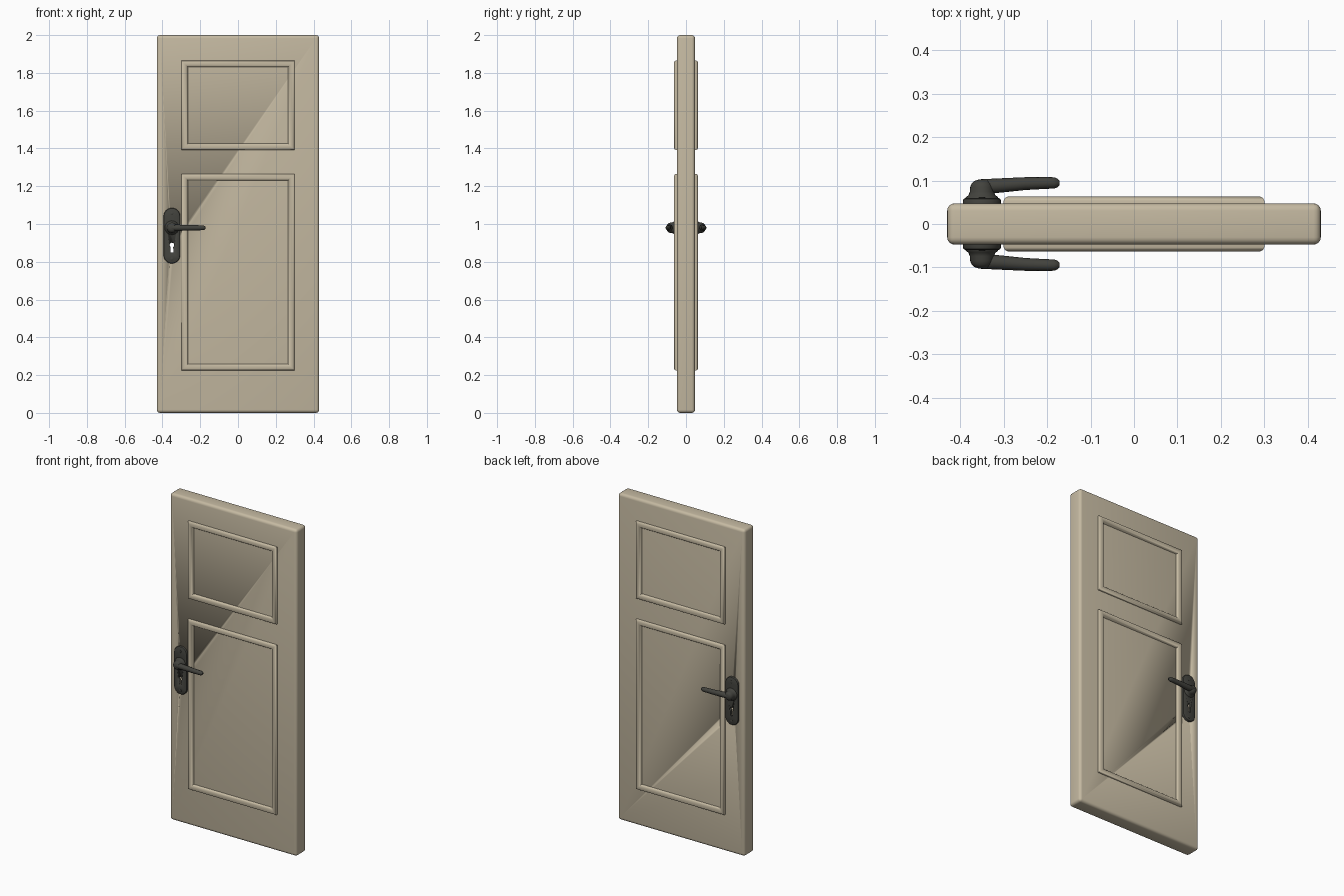
import bpy, bmesh, math

if "Cube" in bpy.data.objects:
    bpy.data.objects.remove(bpy.data.objects["Cube"])


def material(name, rgb):
    m = bpy.data.materials.new(name)
    m.diffuse_color = (*rgb, 1)
    m.use_nodes = True
    m.node_tree.nodes["Principled BSDF"].inputs["Base Color"].default_value = m.diffuse_color
    return m


CREAM = material("cream paint", (0.56, 0.49, 0.36))
IRON = material("dark iron", (0.055, 0.055, 0.047))
HX = -0.35  # handle centre line


def finish(name, bm, mat, angle=35):
    bmesh.ops.recalc_face_normals(bm, faces=bm.faces)
    me = bpy.data.meshes.new(name)
    bm.to_mesh(me)
    bm.free()
    ob = bpy.data.objects.new(name, me)
    bpy.context.collection.objects.link(ob)
    if mat:
        me.materials.append(mat)
    select(ob)
    bpy.ops.object.shade_smooth_by_angle(angle=math.radians(angle))
    return ob


def select(ob):
    bpy.ops.object.select_all(action='DESELECT')
    ob.select_set(True)
    bpy.context.view_layer.objects.active = ob


def loft(name, rings, mat, caps=True, close=False, angle=35):
    """Skin a list of equal-length point loops."""
    bm = bmesh.new()
    vs = [[bm.verts.new(p) for p in r] for r in rings]
    pairs = list(zip(vs, vs[1:])) + ([(vs[-1], vs[0])] if close else [])
    n = len(vs[0])
    for a, b in pairs:
        for i in range(n):
            j = (i + 1) % n
            bm.faces.new((a[i], a[j], b[j], b[i]))
    if caps:
        bm.faces.new(vs[0])
        bm.faces.new(vs[-1])
    return finish(name, bm, mat, angle)


def stadium(r, half, zc, y, n=12):
    pts = []
    for k, start in ((1, 0), (-1, math.pi)):
        for i in range(n + 1):
            a = start + math.pi * i / n
            pts.append((HX + r * math.cos(a), y, zc + k * half + r * math.sin(a)))
    return pts


def circle(r, zc, y, n=24):
    return [(HX + r * math.cos(2 * math.pi * i / n), y,
             zc + r * math.sin(2 * math.pi * i / n)) for i in range(n)]


def frame_ring(x, z0, z1, d, y):
    return [(-x + d, y, z0 + d), (x - d, y, z0 + d),
            (x - d, y, z1 - d), (-x + d, y, z1 - d)]


# Door slab with rounded edges
bm = bmesh.new()
bmesh.ops.create_cube(bm, size=1)
for v in bm.verts:
    v.co = (v.co.x * 0.86, v.co.y * 0.095, v.co.z * 2 + 1)
bmesh.ops.bevel(bm, geom=bm.edges[:], offset=0.017, segments=4, profile=0.5,
                affect='EDGES')
slab = finish("door_slab", bm, CREAM, 40)
to_cut = [slab]

# Raised moulding: (inset, height from door centre)
PROFILE = [(0, 0.04), (0, 0.054), (0.003, 0.060), (0.009, 0.063), (0.021, 0.063),
           (0.028, 0.060), (0.033, 0.054), (0.037, 0.040)]
for s, side in ((-1, "front"), (1, "back")):
    for part, z0, z1 in (("upper", 1.392, 1.865), ("lower", 0.225, 1.265)):
        loft(f"{part}_moulding_{side}",
             [frame_ring(0.30, z0, z1, d, s * y) for d, y in PROFILE],
             CREAM, caps=False, close=True, angle=50)

    # Backplate
    plate = loft(f"backplate_{side}",
                 [stadium(0.044 - d, 0.103, 0.938, s * y) for d, y in
                  ((0, 0.044), (0, 0.054), (0.002, 0.058), (0.006, 0.060))], IRON)
    to_cut.append(plate)

    # Screw heads
    for z in (1.055, 0.815):
        loft(f"screw_{side}", [circle(r, z, s * y, 12) for r, y in
             ((0.008, 0.057), (0.008, 0.061), (0.005, 0.0625))], IRON)

    # Handle neck, turned profile
    loft(f"handle_neck_{side}", [circle(r, 0.98, s * y) for r, y in
         ((0.038, 0.056), (0.037, 0.062), (0.031, 0.066), (0.028, 0.074),
          (0.027, 0.085), (0.024, 0.093), (0.018, 0.099), (0.008, 0.102))],
         IRON, angle=60)

    # Lever, tapered tube
    cu = bpy.data.curves.new(f"lever_{side}", 'CURVE')
    cu.dimensions = '3D'
    cu.bevel_depth = 1
    cu.bevel_resolution = 5
    cu.use_fill_caps = True
    path = [(-0.366, 0.084, 0.010), (-0.352, 0.086, 0.017), (-0.31, 0.0885, 0.0165),
            (-0.25, 0.093, 0.0147), (-0.20, 0.0945, 0.0135), (-0.184, 0.0945, 0.013),
            (-0.176, 0.0945, 0.010), (-0.171, 0.0945, 0.005)]
    sp = cu.splines.new('POLY')
    sp.points.add(len(path) - 1)
    for p, (x, y, r) in zip(sp.points, path):
        p.co = (x, s * y, 0.98, 1)
        p.radius = r
    lever = bpy.data.objects.new(f"lever_{side}", cu)
    bpy.context.collection.objects.link(lever)
    cu.materials.append(IRON)
    select(lever)
    bpy.ops.object.convert(target='MESH')
    bpy.ops.object.shade_smooth_by_angle(angle=math.radians(60))

# Keyhole cut right through plates and slab
hole = [(math.radians(-55 + 290 * i / 14)) for i in range(15)]
outline = [(HX + 0.012 * math.cos(a), 0.889 + 0.012 * math.sin(a)) for a in hole]
outline += [(HX - 0.008, 0.848), (HX + 0.008, 0.848)]
cutter = loft("keyhole_cutter", [[(x, y, z) for x, z in outline] for y in (-0.2, 0.2)], None)
cutter.hide_render = True
for ob in to_cut:
    mod = ob.modifiers.new("keyhole", 'BOOLEAN')
    mod.operation = 'DIFFERENCE'
    mod.solver = 'EXACT'
    mod.object = cutter
    select(ob)
    bpy.ops.object.modifier_apply(modifier=mod.name)
bpy.data.objects.remove(cutter)
